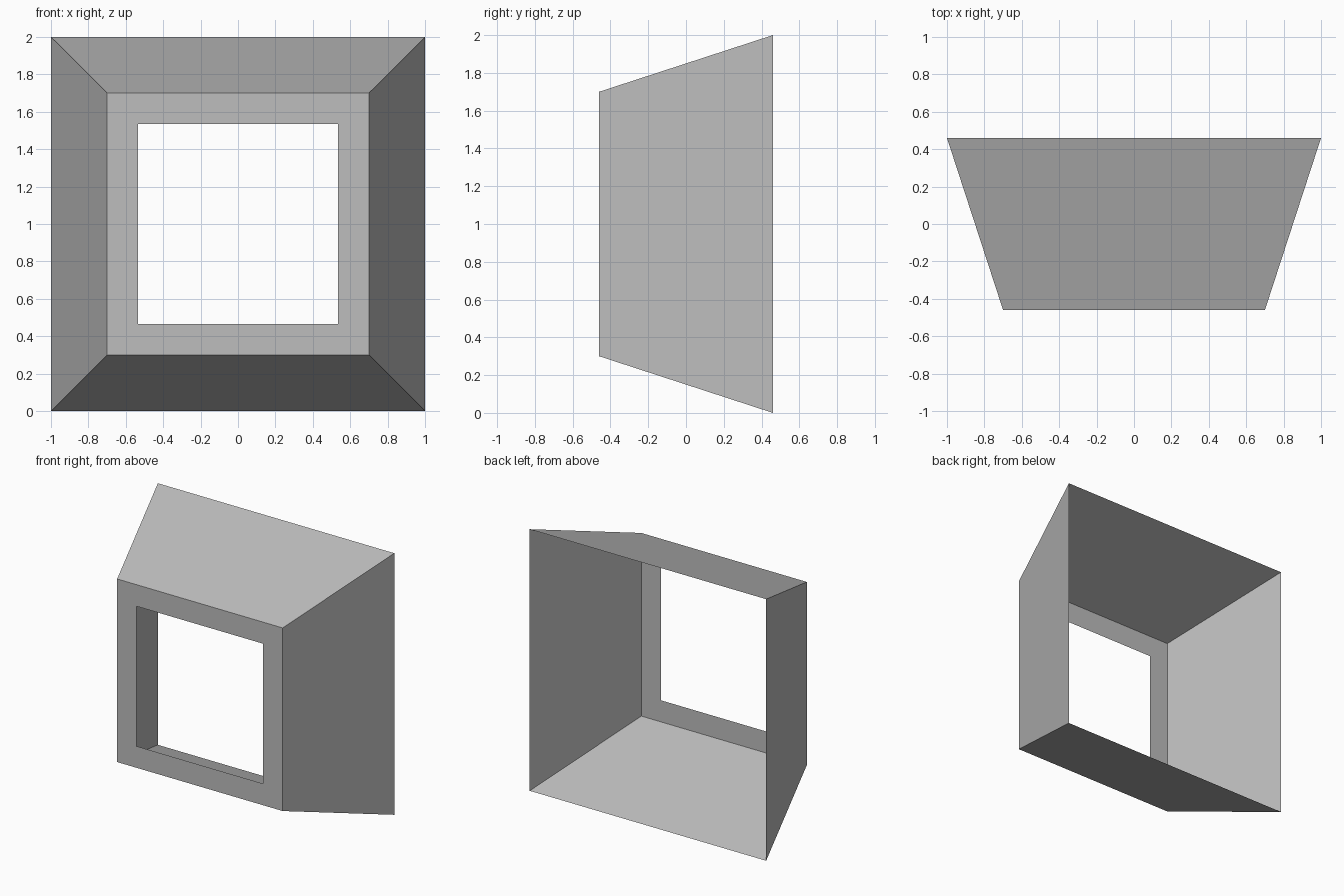
import bpy
import bmesh

cube = bpy.data.objects.get("Cube")
if cube:
    bpy.data.objects.remove(cube, do_unlink=True)

# Single plain grey
grey = bpy.data.materials.new("plain_grey")
grey.use_nodes = True
colour = (0.51, 0.51, 0.51, 1)
grey.diffuse_color = colour
grey.node_tree.nodes["Principled BSDF"].inputs["Base Color"].default_value = colour

MID_Z = 1.0
FRONT_Y, BACK_Y = -0.46, 0.46
BACK_HALF, FRONT_HALF, OPENING_HALF = 1.0, 0.7, 0.535


def square_ring(bm, half, y):
    """Four corners of an upright square, anticlockwise seen from the front."""
    corners = ((-1, -1), (1, -1), (1, 1), (-1, 1))
    return [bm.verts.new((sx * half, y, MID_Z + sz * half)) for sx, sz in corners]


def band(name, outer, inner):
    """Open sheet of four quads joining two square rings (half size, y)."""
    bm = bmesh.new()
    a, b = square_ring(bm, *outer), square_ring(bm, *inner)
    for i in range(4):
        j = (i + 1) % 4
        bm.faces.new((a[i], a[j], b[j], b[i]))
    mesh = bpy.data.meshes.new(name)
    bm.to_mesh(mesh)
    bm.free()
    mesh.materials.append(grey)
    obj = bpy.data.objects.new(name, mesh)
    bpy.context.collection.objects.link(obj)
    return obj


# Tapered walls, open at the back
band("tapered_walls", (BACK_HALF, BACK_Y), (FRONT_HALF, FRONT_Y))
# Flat front border around the square opening
band("front_frame", (FRONT_HALF, FRONT_Y), (OPENING_HALF, FRONT_Y))
